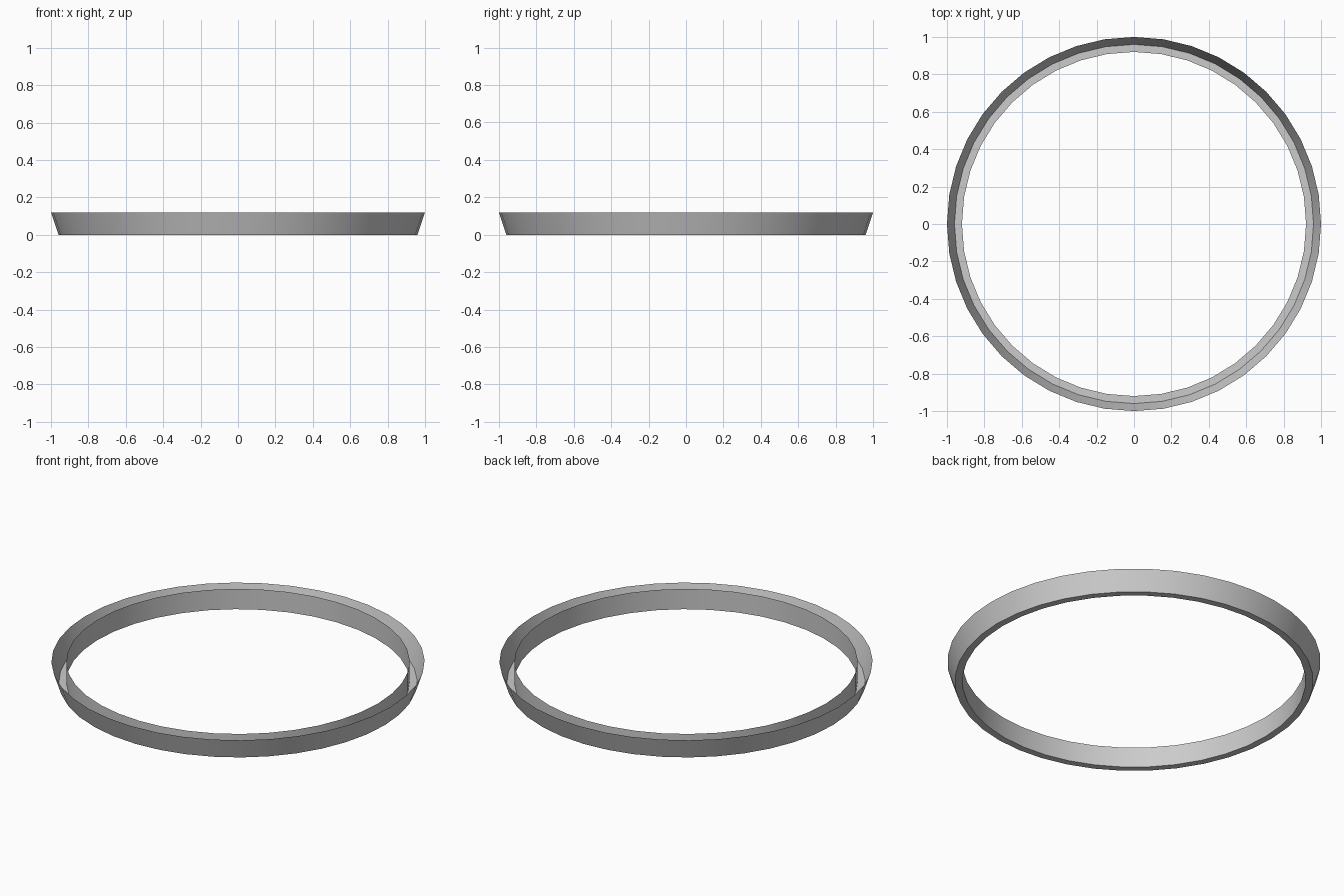
import bpy, bmesh, math

if "Cube" in bpy.data.objects:
    bpy.data.objects.remove(bpy.data.objects["Cube"])

SEGMENTS = 40
# Cross-section of the open channel: flared wall, flat floor, upright inner wall
PROFILE = [(1.0, 0.12), (0.96, 0.0), (0.92, 0.0), (0.92, 0.12)]

def lathe(name, profile, n):
    bm = bmesh.new()
    rings = [[bm.verts.new((r * math.cos(2 * math.pi * i / n),
                            r * math.sin(2 * math.pi * i / n), z))
              for i in range(n)] for r, z in profile]
    for a, b in zip(rings, rings[1:]):
        for i in range(n):
            j = (i + 1) % n
            bm.faces.new((a[i], b[i], b[j], a[j]))
    mesh = bpy.data.meshes.new(name)
    bm.to_mesh(mesh)
    bm.free()
    obj = bpy.data.objects.new(name, mesh)
    bpy.context.collection.objects.link(obj)
    return obj

# Channel ring, open at the top
ring = lathe("channel_ring", PROFILE, SEGMENTS)
bpy.context.view_layer.objects.active = ring
ring.select_set(True)
bpy.ops.object.shade_smooth_by_angle(angle=math.radians(30))
